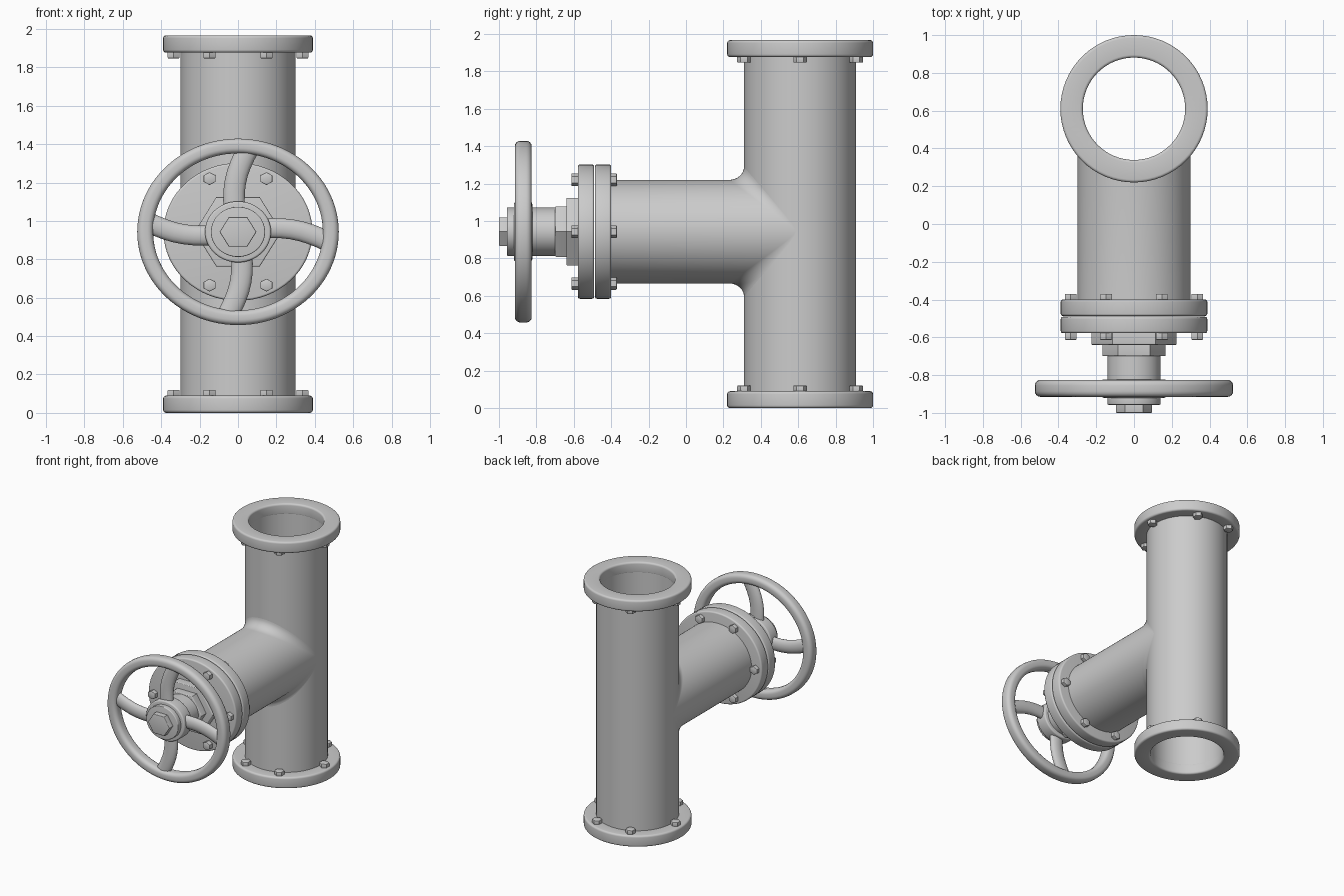
import bpy, bmesh
from math import sin, cos, pi, sqrt, radians

if "Cube" in bpy.data.objects:
    bpy.data.objects.remove(bpy.data.objects["Cube"])

PIPE_Y, ZC, SQ = 0.61, 0.943, 0.925   # main pipe axis, branch height, branch squash in z


def upright(x, y, h):
    return (x, PIPE_Y + y, h)


def forward(x, y, h):
    return (x, h, ZC + SQ * y)


def finish(name, bm, angle=35):
    bmesh.ops.remove_doubles(bm, verts=bm.verts, dist=1e-5)
    bmesh.ops.recalc_face_normals(bm, faces=bm.faces)
    me = bpy.data.meshes.new(name)
    bm.to_mesh(me)
    bm.free()
    ob = bpy.data.objects.new(name, me)
    bpy.context.collection.objects.link(ob)
    bpy.context.view_layer.objects.active = ob
    ob.select_set(True)
    bpy.ops.object.shade_smooth_by_angle(angle=radians(angle))
    ob.select_set(False)
    return ob


def skin(bm, rings, closed_rows=False):
    """Join equal-length closed rings of points with quads."""
    rows = [[bm.verts.new(p) for p in r] for r in rings]
    pairs = list(zip(rows, rows[1:]))
    if closed_rows:
        pairs.append((rows[-1], rows[0]))
    for a, b in pairs:
        for i in range(len(a)):
            j = (i + 1) % len(a)
            bm.faces.new((a[i], a[j], b[j], b[i]))
    return rows


def rounded(r0, r1, h0, h1, b, steps=4):
    """Profile of a ring or disc; corners off the axis are rounded by b."""
    pts = []
    for r, h, sr, sh, a0 in ((r1, h0, -1, 1, -pi / 2), (r1, h1, -1, -1, 0),
                             (r0, h1, 1, -1, pi / 2), (r0, h0, 1, 1, pi)):
        if r == 0 or b == 0:
            pts.append((r, h))
            continue
        for k in range(steps + 1):
            a = a0 + k / steps * pi / 2
            pts.append((r + sr * b + b * cos(a), h + sh * b + b * sin(a)))
    return pts


def turn(bm, profile, place, n=64, cx=0, cy=0, rot=0):
    """Revolve a closed profile; profiles touching the axis make a solid."""
    solid = any(r == 0 for r, h in profile)
    if solid:
        prof = [p for p in profile if p[0] > 0]
    else:
        prof = profile
    rings = [[place(cx + r * cos(rot + 2 * pi * i / n),
                    cy + r * sin(rot + 2 * pi * i / n), h) for i in range(n)]
             for r, h in prof]
    rows = skin(bm, rings, closed_rows=not solid)
    if solid:
        bm.faces.new(rows[0])
        bm.faces.new(rows[-1])


def part(name, place, r0, r1, h0, h1, b=0.0, n=64):
    bm = bmesh.new()
    turn(bm, rounded(r0, r1, h0, h1, b), place, n)
    return finish(name, bm)


def bolts(name, place, h0, h1):
    """Six hex heads around a flange."""
    bm = bmesh.new()
    for x, y in ((0.335, 0), (-0.335, 0), (0.148, 0.3), (0.148, -0.3),
                 (-0.148, 0.3), (-0.148, -0.3)):
        turn(bm, rounded(0, 0.036, h0, h1, 0.004, 2), place, 6, x, y, pi / 6)
    finish(name, bm, 30)


# main vertical pipe with end flanges
part("main_pipe", upright, 0.272, 0.30, 0.02, 1.945)
part("bottom_flange", upright, 0.271, 0.39, 0.0, 0.09, 0.015)
part("top_flange", upright, 0.271, 0.39, 1.877, 1.967, 0.015)
bolts("bottom_bolts", upright, 0.085, 0.12)
bolts("top_bolts", upright, 1.847, 1.882)

# branch pipe, flared where it meets the main pipe
N = 96
rings = [[forward(0.299 * cos(2 * pi * i / N), 0.299 * sin(2 * pi * i / N), -0.42)
          for i in range(N)]]
for k in range(9):
    a = k / 8 * pi / 2
    ring = []
    for i in range(N):
        c, s = cos(2 * pi * i / N), sin(2 * pi * i / N)
        x = 0.299 * c
        f = 0.08 * abs(s)
        y = PIPE_Y - sqrt(0.3 ** 2 - x * x) - f + f * sin(a)
        ring.append((x, y, ZC + s * (0.299 * SQ + 0.07 * (1 - cos(a)))))
    rings.append(ring)
bm = bmesh.new()
skin(bm, rings)
finish("branch_pipe", bm, 60)

# branch flange pair
part("branch_flange", forward, 0, 0.388, -0.487, -0.40, 0.012)
part("cover_flange", forward, 0, 0.388, -0.578, -0.491, 0.012)
bolts("branch_bolts_back", forward, -0.405, -0.37)
bolts("branch_bolts_front", forward, -0.613, -0.573)

# bonnet nuts and stem
part("bonnet_nut", forward, 0, 0.226, -0.64, -0.57, 0.008, 6)
part("gland_nut", forward, 0, 0.168, -0.70, -0.63, 0.008, 6)
part("stem", forward, 0, 0.14, -0.84, -0.69)

# handwheel
part("wheel_rim", forward, 0.442, 0.525, -0.915, -0.825, 0.03, 96)
part("wheel_hub", forward, 0, 0.172, -0.92, -0.822, 0.012)
part("hub_washer", forward, 0, 0.141, -0.957, -0.91, 0.006)
part("hub_nut", forward, 0, 0.096, -1.0, -0.95, 0.006, 6)

# four curved spokes: (distance from hub, clockwise offset)
PATH = [(0.13, -0.02), (0.18, -0.021), (0.23, -0.02), (0.28, -0.014),
        (0.33, -0.003), (0.38, 0.014), (0.43, 0.035), (0.475, 0.058)]
bm = bmesh.new()
for q in range(4):
    ca, sa = cos(q * pi / 2), sin(q * pi / 2)
    rings = []
    for i, (r, t) in enumerate(PATH):
        p, n = PATH[max(i - 1, 0)], PATH[min(i + 1, len(PATH) - 1)]
        dr, dt = n[0] - p[0], n[1] - p[1]
        d = sqrt(dr * dr + dt * dt)
        ring = []
        for k in range(16):
            u = 0.056 * cos(k * pi / 8)
            rr, tt = r - u * dt / d, t + u * dr / d
            ring.append(forward(rr * ca + tt * sa, rr * sa - tt * ca,
                                -0.87 + 0.03 * sin(k * pi / 8)))
        rings.append(ring)
    rows = skin(bm, rings)
    bm.faces.new(rows[0])
    bm.faces.new(rows[-1])
finish("wheel_spokes", bm, 50)
